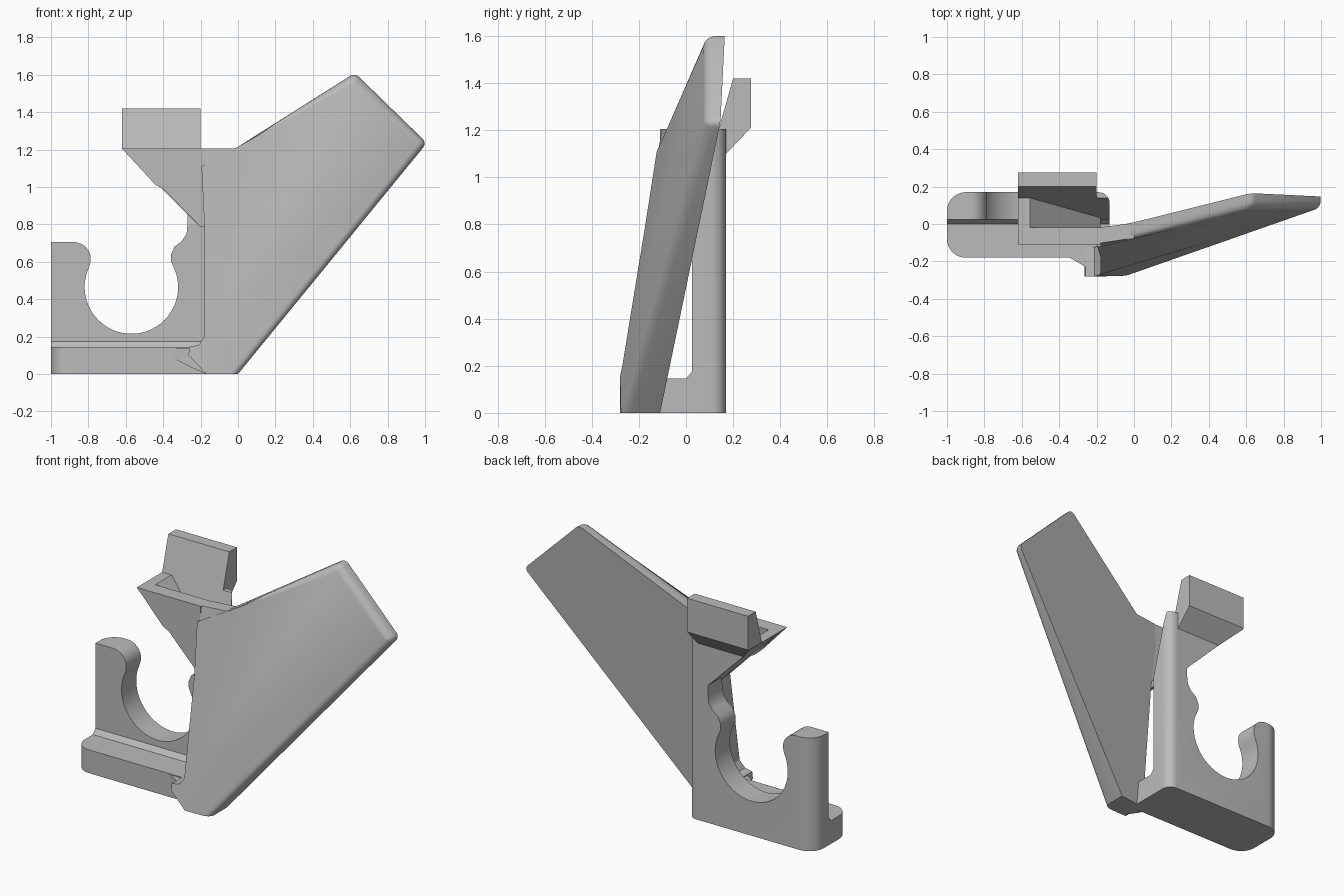
import bpy, bmesh, math
from mathutils import Vector

cube = bpy.data.objects.get("Cube")
if cube:
    bpy.data.objects.remove(cube, do_unlink=True)

grey = bpy.data.materials.new("plain grey")
grey.use_nodes = True
COLOUR = (0.5, 0.5, 0.5, 1)
grey.diffuse_color = COLOUR
grey.node_tree.nodes["Principled BSDF"].inputs["Base Color"].default_value = COLOUR


def activate(obj):
    bpy.ops.object.select_all(action="DESELECT")
    obj.select_set(True)
    bpy.context.view_layer.objects.active = obj


def prism(name, outline, axis, near, far, bevels=(), cut=None):
    """Extrude a 2D outline along an axis; near and far may be functions of the outline point."""
    bm = bmesh.new()
    rings = []
    for depth in (near, far):
        ring = []
        for u, v in outline:
            d = depth(u, v) if callable(depth) else depth
            ring.append(bm.verts.new({"x": (d, u, v), "y": (u, d, v), "z": (u, v, d)}[axis]))
        rings.append(ring)
        bm.faces.new(ring)
    n = len(outline)
    for i in range(n):
        j = (i + 1) % n
        bm.faces.new((rings[0][i], rings[0][j], rings[1][j], rings[1][i]))
    bmesh.ops.recalc_face_normals(bm, faces=bm.faces)
    for rule, radius, segments in bevels:
        edges = [e for e in bm.edges if rule(e.verts[0].co, e.verts[1].co)]
        bmesh.ops.bevel(bm, geom=edges, offset=radius, segments=segments,
                        profile=0.5, affect="EDGES", clamp_overlap=False)
    if cut:
        geom = bm.verts[:] + bm.edges[:] + bm.faces[:]
        bmesh.ops.bisect_plane(bm, geom=geom, plane_co=cut[0], plane_no=cut[1], clear_outer=True)
        bmesh.ops.holes_fill(bm, edges=[e for e in bm.edges if e.is_boundary])
    bmesh.ops.recalc_face_normals(bm, faces=bm.faces)
    mesh = bpy.data.meshes.new(name)
    bm.to_mesh(mesh)
    bm.free()
    mesh.materials.append(grey)
    obj = bpy.data.objects.new(name, mesh)
    bpy.context.collection.objects.link(obj)
    activate(obj)
    bpy.ops.object.shade_smooth_by_angle(angle=math.radians(32))
    return obj


def fuse(target, parts):
    """Merge solid parts into the target so no inner walls remain."""
    activate(target)
    for part in parts:
        union = target.modifiers.new("union", "BOOLEAN")
        union.operation = "UNION"
        union.solver = "EXACT"
        union.object = part
        bpy.ops.object.modifier_apply(modifier=union.name)
        bpy.data.objects.remove(part, do_unlink=True)
    bpy.ops.object.shade_smooth_by_angle(angle=math.radians(32))


def upright_at(x, y):
    """Rule for vertical edges standing at a plan position."""
    def rule(a, b):
        return all(abs(p.x - x) < 0.001 and abs(p.y - y) < 0.001 for p in (a, b))
    return rule


def arc(cx, cz, radius, start, stop, step):
    return [(cx + radius * math.cos(math.radians(a)), cz + radius * math.sin(math.radians(a)))
            for a in range(start, stop, step)]


LEFT, RIGHT, BACK, STEP = -1.0, -0.13, 0.17, 0.025
TOP = 1.205
LEAN = 0.175 / 0.62

# Base with a low sloped step
base = prism("base", [(-0.18, 0), (0.05, 0), (0.05, 0.175), (STEP, 0.175), (0, 0.145), (-0.18, 0.145)],
             "x", LEFT, RIGHT, [(upright_at(LEFT, -0.18), 0.1, 8)])

# Clip plate: rounded left hook, round open seat, right bump and tall post leaning back at the top
clip = ([(LEFT, 0), (LEFT, 0.705)]
        + arc(-0.877, 0.615, 0.09, 90, -20, -12)
        + arc(-0.57, 0.465, 0.25, 155, 386, 7)
        + [(-0.357, 0.6), (-0.357, 0.64), (-0.34, 0.68), (-0.3, 0.71), (-0.275, 0.75),
           (-0.27, 0.8), (-0.275, TOP), (RIGHT, TOP), (RIGHT, 0)])
bracket = prism("clip_bracket", clip, "y", STEP, BACK,
                [(upright_at(LEFT, BACK), 0.1, 8), (upright_at(RIGHT, BACK), 0.06, 8)],
                (Vector((0, STEP, 0.8)), Vector((0, -1, LEAN))))

# Flared back wing, trimmed along the diagonal underside
wing = prism("back_wing", [(STEP, 0.8), (0.2, 1.42), (0.275, 1.42), (0.275, 1.21), (BACK, 1.1), (BACK, 0.8)],
             "x", -0.62, -0.2, (), (Vector((-0.62, 0, TOP)), Vector((-1, 0, -1))))
fuse(bracket, [base, wing])


# Slanted fin, slightly flared at the upper tip
def fin_front(x, z):
    return max(-0.28, -0.275 + 0.155 * x + 0.163 * z)


def fin_back(x, z):
    return -0.11 + 0.134 * x + 0.098 * z + 0.09 * max(0, z - 1.24)


def fin_tip(a, b):
    return abs(a.x - b.x) < 0.001 and abs(a.z - b.z) < 0.001 and a.x > 0.5


def fin_rim(a, b):
    on_front = all(abs(p.y - fin_front(p.x, p.z)) < 0.002 for p in (a, b))
    return on_front and min(a.x, b.x) > -0.03


prism("fin", [(-0.195, 1.11), (0.0, 1.215), (0.625, 1.61), (1.01, 1.235), (0, 0), (-0.17, 0),
              (-0.265, 0.1), (-0.26, 0.145), (-0.21, 0.155), (-0.18, 0.2), (-0.18, 0.8)],
      "y", fin_front, fin_back, [(fin_tip, 0.03, 4), (fin_rim, 0.04, 4)])


# Pocket: front wall, its tapering link to the fin, and the sloping floor
def wall_back(x, z):
    return -0.02 - 0.1 * (TOP - z)


prism("pocket_front", [(-0.62, TOP), (-0.18, TOP), (-0.18, 0.785), (-0.2, 0.785),
                       (-0.4, 0.99), (-0.44, 1.01)],
      "y", -0.11, wall_back)
prism("pocket_link", [(-0.18, TOP), (-0.02, TOP), (-0.02, 1.19), (-0.18, 1.1)],
      "y", lambda x, z: fin_front(x, z) + 0.004, lambda x, z: fin_back(x, z) - 0.002)
prism("pocket_floor", [(-0.62, TOP), (-0.555, TOP), (-0.18, 0.83), (-0.18, 0.785), (-0.2, 0.785)],
      "y", wall_back, lambda x, z: STEP + 0.005 + LEAN * (z - 0.8))

# Gusset joining base and fin foot
prism("foot_gusset", [(-0.36, -0.17), (-0.25, -0.235), (-0.17, -0.25), (-0.17, -0.1), (-0.36, -0.1)],
      "z", lambda x, y: max(0, -0.5 * (x + 0.18)), 0.14)
